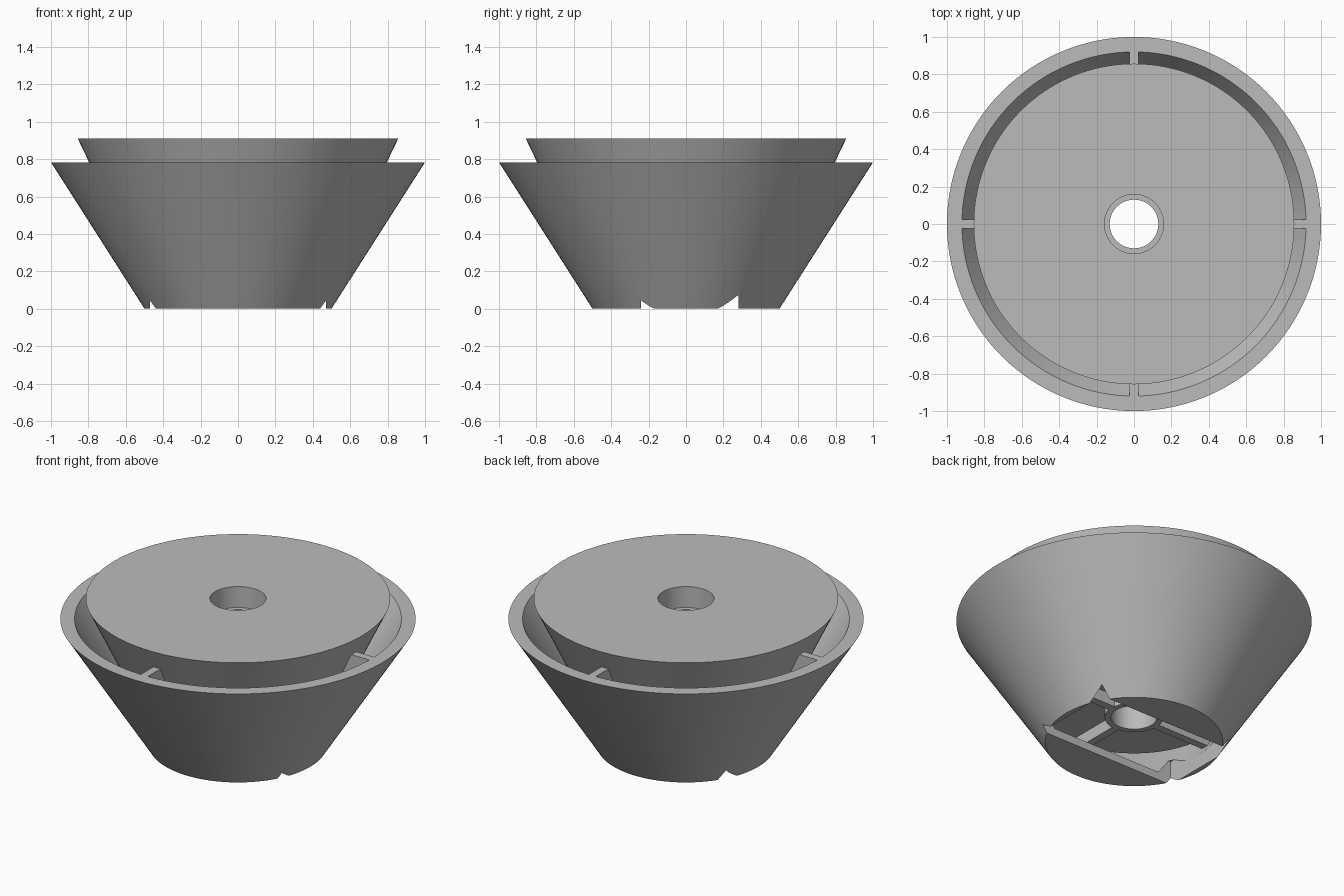
import bpy, bmesh
from math import pi, radians, cos, sin

old = bpy.data.objects.get("Cube")
if old:
    bpy.data.objects.remove(old, do_unlink=True)

grey = bpy.data.materials.new("plain grey")
grey.use_nodes = True
colour = (0.5, 0.5, 0.5, 1)
grey.diffuse_color = colour
grey.node_tree.nodes["Principled BSDF"].inputs["Base Color"].default_value = colour


def finish(bm, name):
    bmesh.ops.recalc_face_normals(bm, faces=bm.faces)
    mesh = bpy.data.meshes.new(name)
    bm.to_mesh(mesh)
    bm.free()
    mesh.materials.append(grey)
    obj = bpy.data.objects.new(name, mesh)
    bpy.context.collection.objects.link(obj)
    return obj


def select(obj):
    bpy.ops.object.select_all(action="DESELECT")
    obj.select_set(True)
    bpy.context.view_layer.objects.active = obj


def smooth(obj):
    select(obj)
    bpy.ops.object.shade_smooth_by_angle(angle=radians(25))


def revolve(name, profile, steps=128):
    """Spin a closed (radius, height) outline around z."""
    bm = bmesh.new()
    verts = [bm.verts.new((r, 0, z)) for r, z in profile]
    edges = [bm.edges.new((a, b)) for a, b in zip(verts, verts[1:] + verts[:1])]
    # the segment lying on the axis sweeps no surface
    edges = [e for e in edges if any(v.co.x > 0 for v in e.verts)]
    bmesh.ops.spin(bm, geom=verts + edges, axis=(0, 0, 1), cent=(0, 0, 0),
                   angle=2 * pi, steps=steps)
    bmesh.ops.remove_doubles(bm, verts=bm.verts, dist=1e-4)
    bmesh.ops.delete(bm, geom=[e for e in bm.edges if not e.link_faces],
                     context="EDGES")
    return finish(bm, name)


# Outer shell: conical cup with a thin floor
shell = revolve("outer_shell", [(0, 0), (0.5, 0), (1, 0.783), (0.92, 0.783),
                                (0.45, 0.05), (0, 0.05)])

# Rectangular opening through the floor, breaking out at the corners
bm = bmesh.new()
bmesh.ops.create_cube(bm, size=1)
bmesh.ops.scale(bm, vec=(0.94, 0.52, 0.4), verts=bm.verts)
bmesh.ops.translate(bm, vec=(0, 0.02, -0.05), verts=bm.verts)
cutter = finish(bm, "floor_opening_cutter")
cutter.hide_render = True
cut = shell.modifiers.new("floor opening", "BOOLEAN")
cut.operation = "DIFFERENCE"
cut.solver = "EXACT"
cut.object = cutter
select(shell)
bpy.ops.object.modifier_apply(modifier=cut.name)
bpy.data.objects.remove(cutter, do_unlink=True)
smooth(shell)

# Inner core: tapered plug with a stepped bore and a short tube below
core = revolve("inner_core", [(0.158, 0.91), (0.857, 0.91), (0.53, 0.23),
                              (0.165, 0.23), (0.165, 0.157), (0.13, 0.157),
                              (0.13, 0.78), (0.158, 0.78)])
smooth(core)

# Four radial ribs joining tube, core and shell
rib_outline = [(0.15, 0.157), (0.53, 0.157), (0.923, 0.783),
               (0.78, 0.783), (0.5, 0.25), (0.15, 0.25)]
for i, side in enumerate(("left", "back", "right", "front")):
    bm = bmesh.new()
    c, s = cos(i * pi / 2), sin(i * pi / 2)
    half = 0.024
    face = bm.faces.new([bm.verts.new((r * c + half * s, r * s - half * c, z))
                         for r, z in rib_outline])
    out = bmesh.ops.extrude_face_region(bm, geom=[face])
    moved = [v for v in out["geom"] if isinstance(v, bmesh.types.BMVert)]
    bmesh.ops.translate(bm, vec=(-2 * half * s, 2 * half * c, 0), verts=moved)
    finish(bm, side + "_rib")
